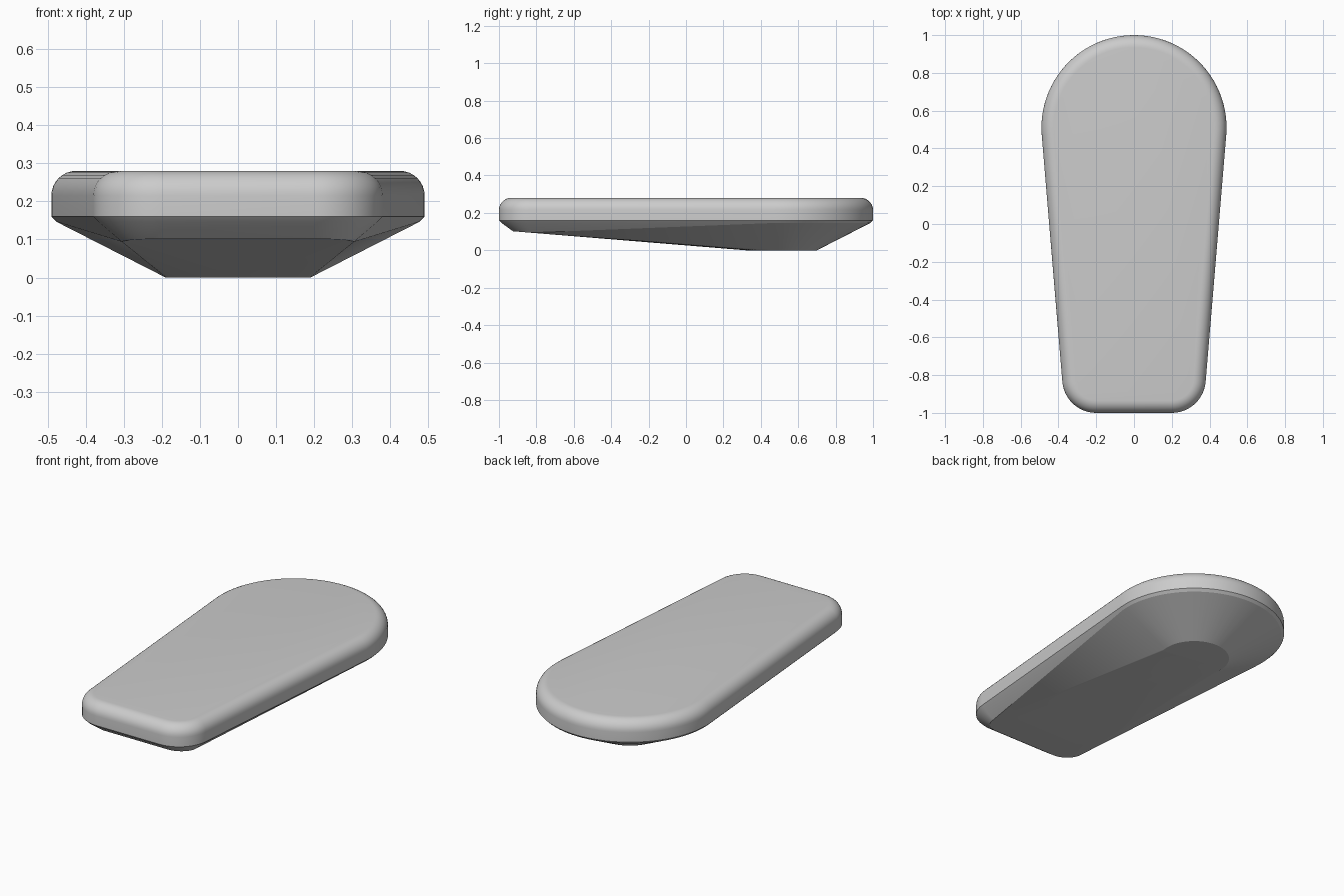
import bpy, bmesh
from math import sin, cos, pi

if "Cube" in bpy.data.objects:
    bpy.data.objects.remove(bpy.data.objects["Cube"])

BACK_Y, BACK_R = 0.51, 0.49                    # big rounded end
CORNER_X, CORNER_Y, CORNER_R = 0.20, -0.82, 0.18   # small front corners
TILT = 0.083                                   # taper angle of the long sides
RIM_Z, TOP_Z, FILLET = 0.16, 0.28, 0.065


def arc(cx, cy, r, a0, a1, n):
    return [(cx + r * cos(a0 + (a1 - a0) * i / n),
             cy + r * sin(a0 + (a1 - a0) * i / n)) for i in range(n + 1)]


def corners(inset):
    r = CORNER_R - inset
    return (arc(-CORNER_X, CORNER_Y, r, pi + TILT, 1.5 * pi, 12)
            + arc(CORNER_X, CORNER_Y, r, 1.5 * pi, 2 * pi - TILT, 12))


def outline(inset):
    return arc(0, BACK_Y, BACK_R - inset, -TILT, pi + TILT, 48) + corners(inset)


def finish(bm, name, angle):
    bmesh.ops.recalc_face_normals(bm, faces=bm.faces[:])
    mesh = bpy.data.meshes.new(name)
    bm.to_mesh(mesh)
    bm.free()
    ob = bpy.data.objects.new(name, mesh)
    bpy.context.collection.objects.link(ob)
    bpy.ops.object.select_all(action='DESELECT')
    ob.select_set(True)
    bpy.context.view_layer.objects.active = ob
    bpy.ops.object.shade_smooth_by_angle(angle=angle)
    return ob


# Upper slab: straight wall, then a rounded top edge
bm = bmesh.new()
levels = [(0, RIM_Z)]
for i in range(9):
    a = pi / 2 * i / 8
    levels.append((FILLET * (1 - cos(a)), TOP_Z - FILLET * (1 - sin(a))))
rings = [[bm.verts.new((x, y, z)) for x, y in outline(d)] for d, z in levels]
for lo, hi in zip(rings, rings[1:]):
    n = len(lo)
    for i in range(n):
        j = (i + 1) % n
        bm.faces.new((lo[i], lo[j], hi[j], hi[i]))
bm.faces.new(rings[-1])
upper = finish(bm, "upper_slab", 0.5)
# the open underside is closed by the keel, so make sure faces point outward
if upper.data.polygons[-1].normal.z < 0:
    upper.data.flip_normals()

# Keel: hull of the rim lip, a round foot and the raised front edge
bm = bmesh.new()
points = [(x, y, RIM_Z) for x, y in outline(0)]
points += [(x, y, RIM_Z - 0.014) for x, y in outline(0.014)]
foot_r = 0.19
points += [(x, y, 0) for x, y in arc(0, BACK_Y, foot_r, 0, 2 * pi, 64)[:-1]]
foot_y = BACK_Y - foot_r
front_y = CORNER_Y - 0.085
points += [(x, y, 0.1 * (foot_y - y) / (foot_y - front_y))
           for x, y in corners(CORNER_R - 0.085 - 0.02)]
for p in points:
    bm.verts.new(p)
bmesh.ops.convex_hull(bm, input=bm.verts[:])
bmesh.ops.delete(bm, geom=[v for v in bm.verts if not v.link_faces], context='VERTS')
bm.normal_update()
bmesh.ops.delete(bm, geom=[f for f in bm.faces
                           if all(v.co.z > RIM_Z - 1e-4 for v in f.verts)],
                 context='FACES_ONLY')
keel = finish(bm, "lower_keel", 0.2)
if min(keel.data.polygons, key=lambda p: p.center.z).normal.z > 0:
    keel.data.flip_normals()
